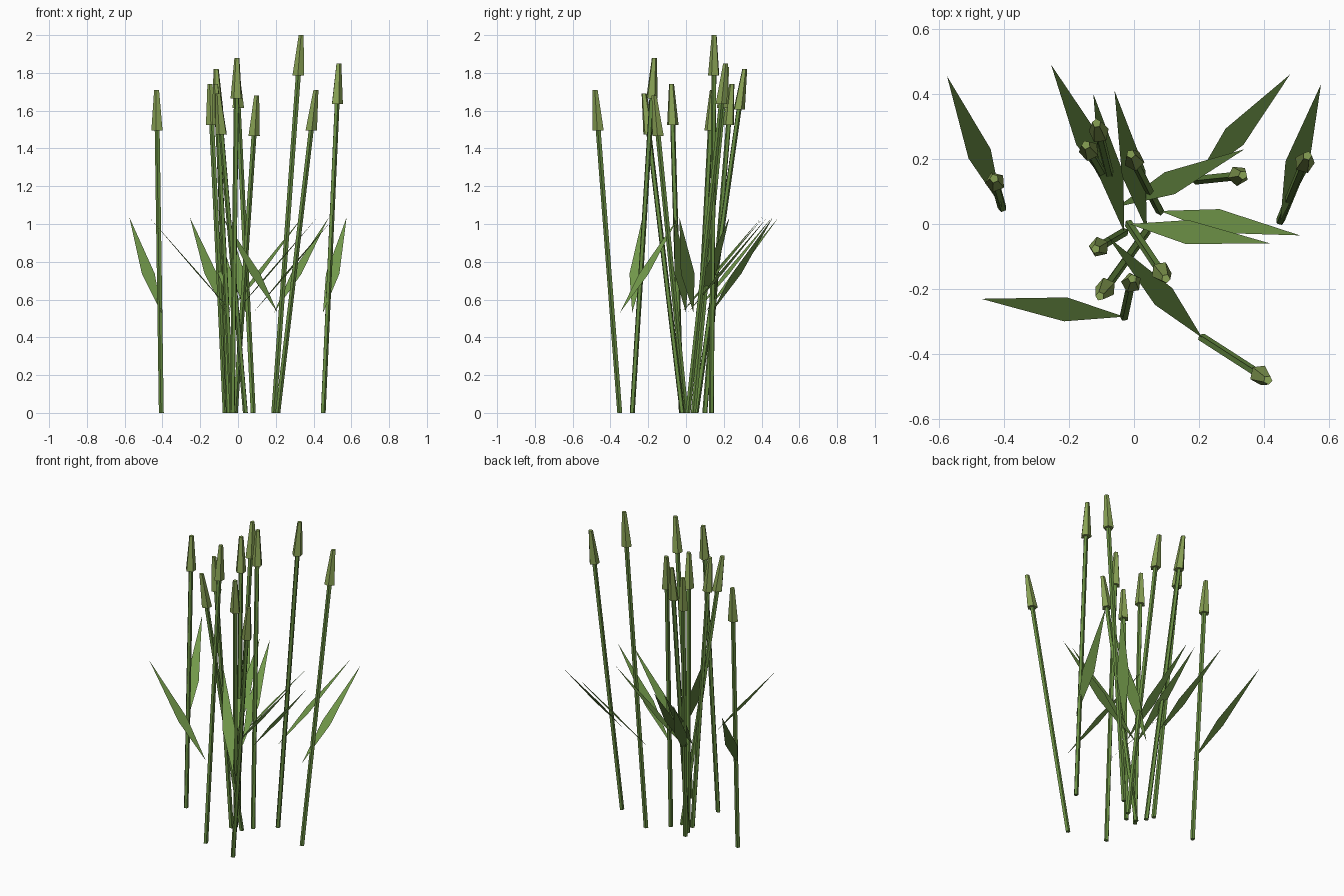
import bpy, bmesh, math
from mathutils import Vector

if "Cube" in bpy.data.objects:
    bpy.data.objects.remove(bpy.data.objects["Cube"])

SIDES = 5
HEAD_LEN = 0.215

# each plant: base x, y; head top x, y, z; leaf tip x, y
plants = [
    (-0.405, 0.05, -0.43, 0.14, 1.71, -0.575, 0.455),
    (-0.05, 0.053, -0.115, 0.31, 1.82, 0.34, 0.23),
    (-0.067, 0.10, -0.148, 0.243, 1.74, -0.255, 0.49),
    (0.08, 0.04, -0.01, 0.215, 1.83, 0.51, -0.035),
    (0.45, 0.01, 0.533, 0.21, 1.85, 0.575, 0.43),
    (0.19, 0.135, 0.335, 0.15, 2.0, 0.48, 0.46),
    (0.21, -0.35, 0.412, -0.48, 1.71, -0.08, -0.04),
    (-0.015, 0.0, 0.098, -0.168, 1.68, 0.42, -0.06),
    (-0.03, -0.285, -0.005, -0.168, 1.88, -0.47, -0.23),
    (0.04, -0.02, -0.105, -0.222, 1.69, -0.06, 0.41),
    (-0.03, -0.025, -0.118, -0.077, 1.74, -0.125, 0.40),
]


def material(name, color):
    m = bpy.data.materials.new(name)
    m.diffuse_color = (*color, 1)
    m.use_nodes = True
    m.node_tree.nodes["Principled BSDF"].inputs["Base Color"].default_value = m.diffuse_color
    return m


def finish(name, bm, mat):
    mesh = bpy.data.meshes.new(name)
    bm.to_mesh(mesh)
    bm.free()
    mesh.materials.append(mat)
    bpy.context.collection.objects.link(bpy.data.objects.new(name, mesh))


def tapered_tube(bm, start, end, r0, r1, turn):
    """Closed five-sided tube between two points."""
    rings = []
    for p, r in ((start, r0), (end, r1)):
        rings.append([bm.verts.new(p + Vector((math.cos(a), math.sin(a), 0)) * r)
                      for a in (turn + 2 * math.pi * i / SIDES for i in range(SIDES))])
    lo, hi = rings
    for i in range(SIDES):
        j = (i + 1) % SIDES
        bm.faces.new((lo[i], lo[j], hi[j], hi[i]))
    bm.faces.new(lo[::-1])
    bm.faces.new(hi)


stem_mat = material("stem_green", (0.14, 0.27, 0.055))
head_mat = material("head_green", (0.25, 0.36, 0.09))
leaf_mat = material("leaf_green", (0.17, 0.32, 0.07))

stems, heads, leaves = bmesh.new(), bmesh.new(), bmesh.new()
for bx, by, tx, ty, tz, lx, ly in plants:
    base, top = Vector((bx, by, 0)), Vector((tx, ty, tz))
    neck = base.lerp(top, 1 - HEAD_LEN / tz)
    turn = math.atan2(ly - by, lx - bx)

    # leaning stem and tapered bud
    tapered_tube(stems, base, neck, 0.014, 0.014, turn)
    tapered_tube(heads, neck, top, 0.032, 0.014, turn)

    # flat kite-shaped leaf
    root, tip = Vector((bx, by, 0.53)), Vector((lx, ly, 1.035))
    mid = root.lerp(tip, 0.41)
    side = Vector((-math.sin(turn), math.cos(turn), 0)) * 0.037
    leaves.faces.new([leaves.verts.new(p) for p in (root, mid - side, tip, mid + side)])

finish("stems", stems, stem_mat)
finish("buds", heads, head_mat)
finish("leaves", leaves, leaf_mat)
